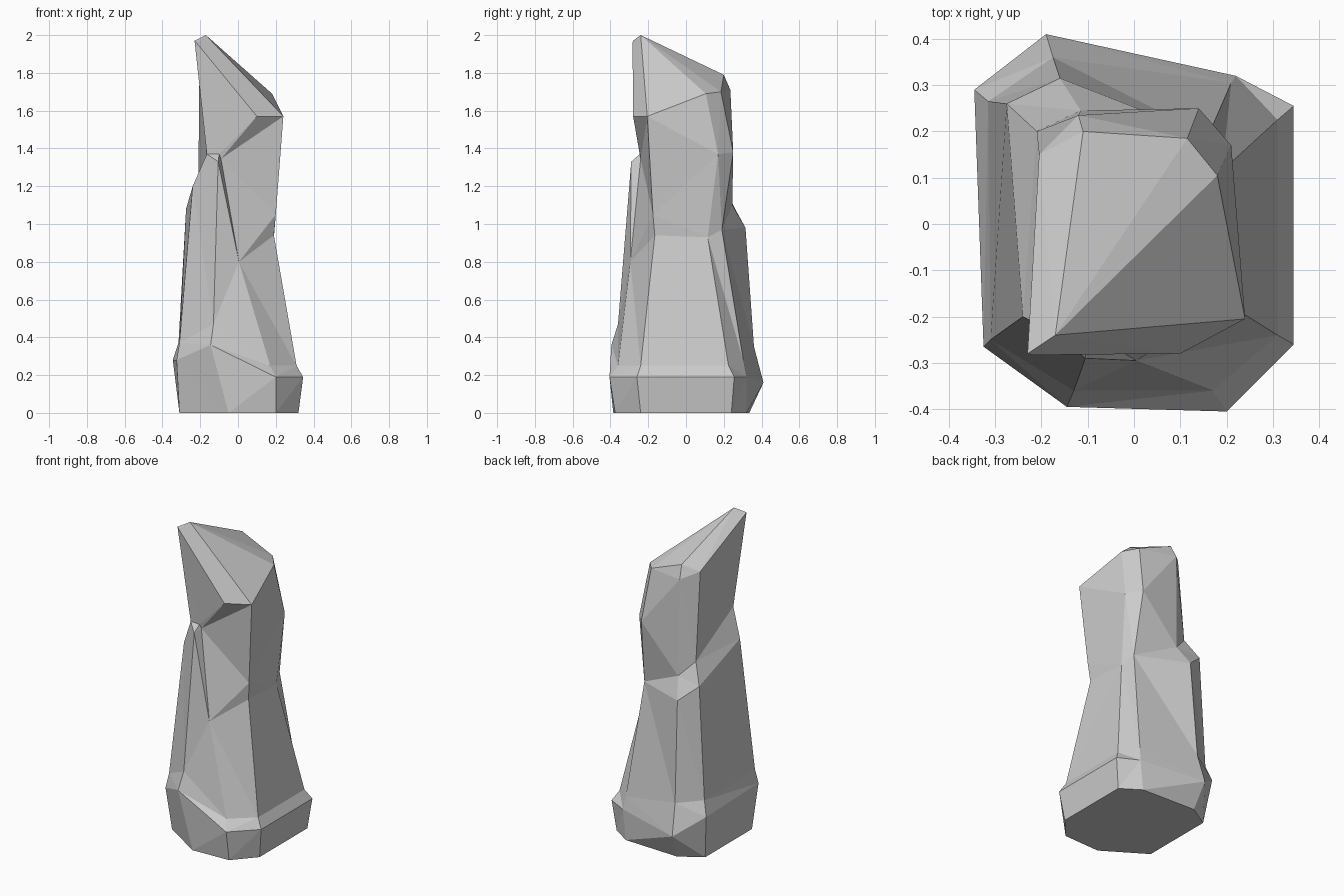
import bpy
import bmesh

# Eight-sided contours, counter-clockwise from the front-left corner: (x, y, z)
foot = [(-.31, -.22), (-.05, -.385), (.2, -.375), (.32, -.24),
        (.32, .24), (.2, .32), (-.17, .335), (-.31, .25)]
bulge = [(-.325, -.265, .28), (-.145, -.395, .36), (.2, -.405, .19), (.345, -.26, .19),
         (.345, .255, .19), (.22, .32, .19), (-.19, .41, .16), (-.345, .29, .28)]
shelf = [(-.31, -.25, .37), (-.13, -.36, .47), (.17, -.36, .25), (.31, -.24, .25),
         (.31, .225, .25), (.21, .305, .27), (-.175, .36, .35), (-.315, .265, .37)]
waist = [(-.24, -.2, 1.2), (-.105, -.29, 1.33), (.005, -.295, .8), (.19, -.165, .94),
         (.19, .115, .93), (.16, .19, .97), (-.16, .315, .98), (-.275, .26, 1.08)]
neck = [(-.165, -.24, 1.37), (-.1, -.245, 1.37), (-.09, -.24, 1.345), (.2, -.175, 1.05),
        (.21, .17, 1.37), (.14, .25, 1.38), (-.115, .245, 1.1), (-.21, .2, 1.2)]
crown = [(-.23, -.28, 1.97), (-.22, -.283, 1.96), (.1, -.28, 1.57), (.24, -.205, 1.57),
         (.18, .105, 1.69), (.115, .185, 1.7), (-.12, .235, 1.71), (-.205, .15, 1.75)]

bm = bmesh.new()
contours = [[(x, y, 0) for x, y in foot], bulge, shelf, waist, neck, crown]
rings = [[bm.verts.new(p) for p in c] for c in contours]

# Rock sides: loft between neighbouring contours
for low, high in zip(rings, rings[1:]):
    for i in range(8):
        j = (i + 1) % 8
        bm.faces.new((low[i], low[j], high[j], high[i]))
bmesh.ops.triangulate(bm, faces=bm.faces[:], quad_method='SHORT_EDGE')

# Flat underside
bm.faces.new(rings[0][::-1])

# Slanted top with a ridge from the front peak to the back shoulder
top = rings[-1]
peak = bm.verts.new((-.17, -.24, 2.0))
shoulder = bm.verts.new((-.11, .2, 1.79))
for i in range(8):
    hub = shoulder if i in (5, 6) else peak
    bm.faces.new((top[i], top[(i + 1) % 8], hub))
bm.faces.new((top[5], shoulder, peak))
bm.faces.new((shoulder, top[7], peak))

bmesh.ops.recalc_face_normals(bm, faces=bm.faces[:])
mesh = bpy.data.meshes.new("rock_pillar")
bm.to_mesh(mesh)
bm.free()
bpy.context.collection.objects.link(bpy.data.objects.new("rock_pillar", mesh))
